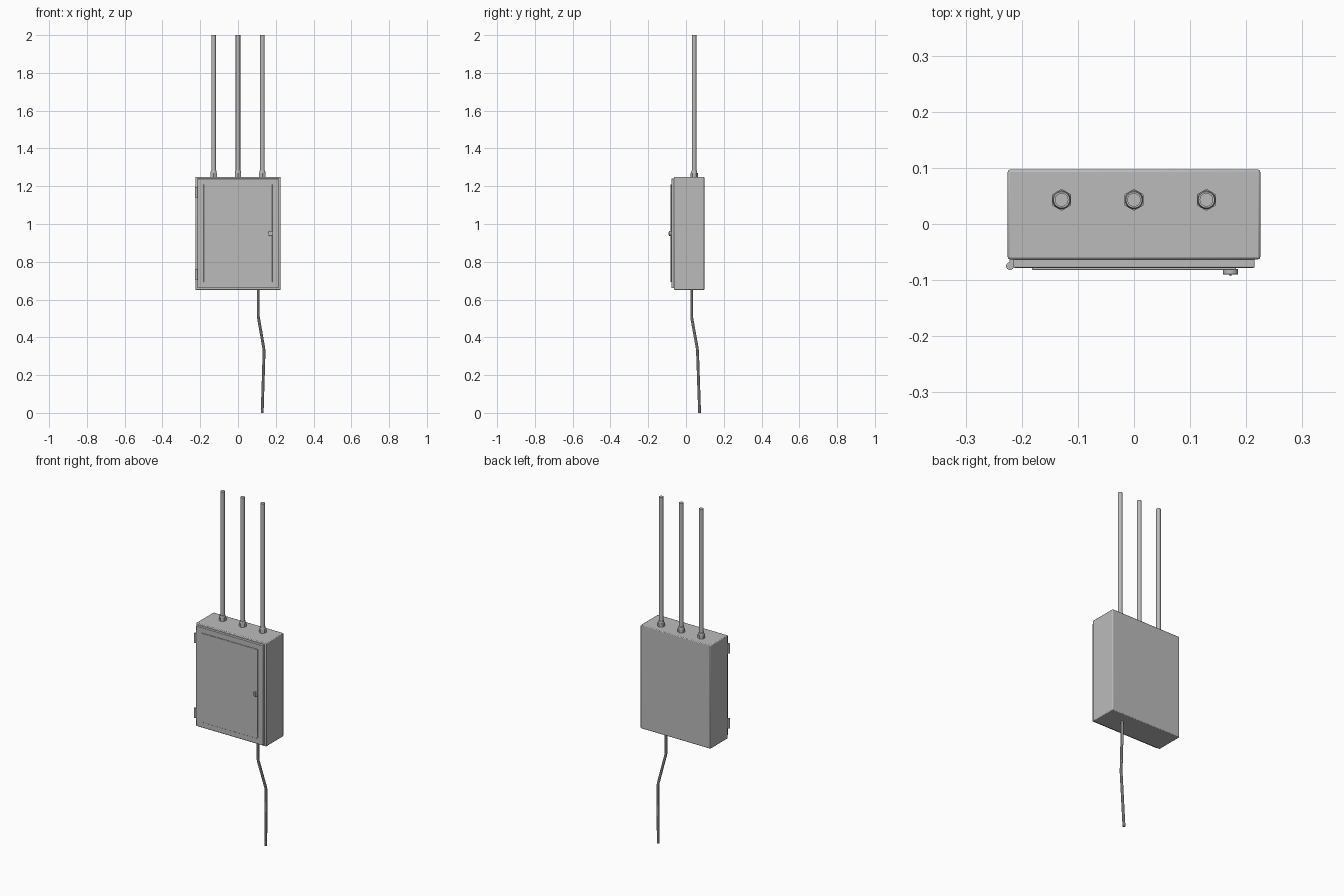
import bpy
import math
from mathutils import Vector

cube = bpy.data.objects.get("Cube")
if cube:
    bpy.data.objects.remove(cube, do_unlink=True)

# One grey for everything
grey = bpy.data.materials.new("painted grey metal")
grey.use_nodes = True
GREY = (0.5, 0.5, 0.5, 1)
grey.diffuse_color = GREY
grey.node_tree.nodes["Principled BSDF"].inputs["Base Color"].default_value = GREY


def finish(obj, name, bevel=0, segments=2, smooth=True):
    obj.name = name
    obj.data.materials.append(grey)
    if bevel:
        mod = obj.modifiers.new("Bevel", "BEVEL")
        mod.width = bevel
        mod.segments = segments
    if smooth:
        bpy.ops.object.shade_smooth_by_angle(angle=math.radians(35))
    return obj


def box(name, low, high, bevel=0, segments=2):
    low, high = Vector(low), Vector(high)
    bpy.ops.mesh.primitive_cube_add(size=1, location=(low + high) / 2)
    obj = bpy.context.object
    for v in obj.data.vertices:
        v.co = Vector(a * b for a, b in zip(v.co, high - low))
    return finish(obj, name, bevel, segments)


def rod(name, start, end, radius, sides=24, tip=None, bevel=0):
    start, end = Vector(start), Vector(end)
    axis = end - start
    bpy.ops.mesh.primitive_cone_add(
        vertices=sides, radius1=radius, radius2=radius if tip is None else tip,
        depth=axis.length, location=(start + end) / 2,
        rotation=axis.to_track_quat("Z", "Y").to_euler())
    return finish(bpy.context.object, name, bevel)


# Cabinet body, door and the thin raised door panel
box("cabinet_body", (-0.225, -0.063, 0.65), (0.225, 0.097, 1.25), 0.004)
box("door", (-0.215, -0.078, 0.66), (0.215, -0.06, 1.24), 0.002)
box("door_panel", (-0.182, -0.082, 0.692), (0.182, -0.077, 1.21), 0.002)

# Hinges: a barrel with a leaf reaching behind the door edge
for label, z in (("lower", 0.705), ("upper", 1.14)):
    rod(f"{label}_hinge_barrel", (-0.221, -0.075, z), (-0.221, -0.075, z + 0.056), 0.007, 16)
    box(f"{label}_hinge_leaf", (-0.222, -0.073, z), (-0.21, -0.062, z + 0.056))

# Round lock with a narrow key wing
rod("lock_collar", (0.172, -0.08, 0.95), (0.172, -0.09, 0.95), 0.0135, 24, bevel=0.001)
box("lock_wing", (0.170, -0.093, 0.942), (0.174, -0.088, 0.958))

# Conduits rising from hexagonal glands
for label, x in (("right", -0.129), ("middle", 0), ("left", 0.129)):
    rod(f"{label}_gland_nut", (x, 0.043, 1.248), (x, 0.043, 1.27), 0.0195, 6)
    rod(f"{label}_gland_cap", (x, 0.043, 1.269), (x, 0.043, 1.282), 0.0165, 24, 0.0145)
    rod(f"{label}_conduit", (x, 0.043, 1.25), (x, 0.043, 2), 0.012)

# Loose cable hanging below the cabinet
path = [(0.107, 0.03, 0.66), (0.107, 0.03, 0.515), (0.109, 0.031, 0.5),
        (0.136, 0.059, 0.345), (0.138, 0.061, 0.325), (0.128, 0.072, 0)]
curve = bpy.data.curves.new("cable", "CURVE")
curve.dimensions = "3D"
curve.bevel_depth = 0.0075
curve.bevel_resolution = 2
curve.use_fill_caps = True
spline = curve.splines.new("POLY")
spline.points.add(len(path) - 1)
for point, co in zip(spline.points, path):
    point.co = (*co, 1)
cable = bpy.data.objects.new("cable", curve)
bpy.context.collection.objects.link(cable)
bpy.ops.object.select_all(action="DESELECT")
cable.select_set(True)
bpy.context.view_layer.objects.active = cable
bpy.ops.object.convert(target="MESH")
finish(bpy.context.object, "cable")
